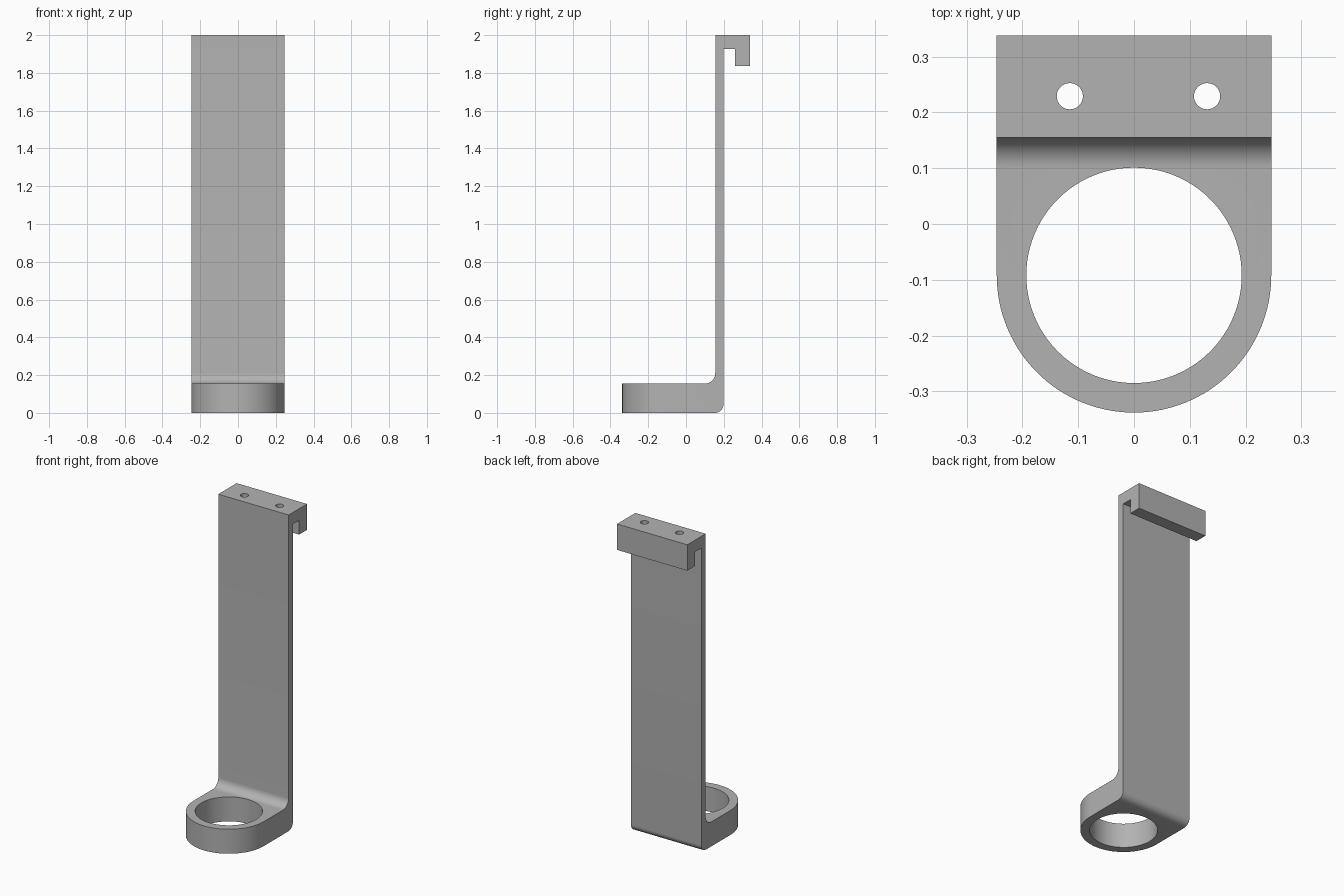
import bpy, bmesh
from math import radians, sin, cos, pi

cube = bpy.data.objects.get("Cube")
if cube:
    bpy.data.objects.remove(cube, do_unlink=True)

HALF = 0.246            # half width, also outer ring radius
RING_Y = -0.092         # ring centre
BORE = 0.193            # ring bore radius
PLATE = (0.155, 0.198)  # front and back of the upright plate
BASE_H = 0.155
FILLET, HEEL = 0.055, 0.045

grey = bpy.data.materials.new("plain grey")
grey.use_nodes = True
colour = (0.45, 0.45, 0.45, 1)
grey.diffuse_color = colour
grey.node_tree.nodes["Principled BSDF"].inputs["Base Color"].default_value = colour


def arc(cx, cy, r, start, end, n):
    angles = [radians(start + (end - start) * i / n) for i in range(n + 1)]
    return [(cx + r * cos(a), cy + r * sin(a)) for a in angles]


def prism(name, points, axis, low, high):
    """Extrude a 2D outline along axis x (points are y, z) or z (points are x, y)."""
    bm = bmesh.new()
    place = (lambda p: (low, *p)) if axis == "x" else (lambda p: (*p, low))
    face = bm.faces.new([bm.verts.new(place(p)) for p in points])
    out = bmesh.ops.extrude_face_region(bm, geom=[face])
    shift = (high - low, 0, 0) if axis == "x" else (0, 0, high - low)
    bmesh.ops.translate(bm, vec=shift,
                        verts=[g for g in out["geom"] if isinstance(g, bmesh.types.BMVert)])
    bmesh.ops.recalc_face_normals(bm, faces=bm.faces)
    mesh = bpy.data.meshes.new(name)
    bm.to_mesh(mesh)
    bm.free()
    mesh.materials.append(grey)
    obj = bpy.data.objects.new(name, mesh)
    bpy.context.collection.objects.link(obj)
    return obj


def cut(target, cutter, operation):
    cutter.hide_render = True
    mod = target.modifiers.new(cutter.name, "BOOLEAN")
    mod.operation, mod.solver, mod.object = operation, "EXACT", cutter
    bpy.ops.object.select_all(action="DESELECT")
    bpy.context.view_layer.objects.active = target
    target.select_set(True)
    bpy.ops.object.modifier_apply(modifier=mod.name)
    bpy.data.objects.remove(cutter, do_unlink=True)


# Side profile: base, filleted bend, upright plate and hook
front, back = PLATE
profile = [(-0.4, 0)]
profile += arc(back - HEEL, HEEL, HEEL, -90, 0, 10)
profile += [(back, 1.926), (0.26, 1.926), (0.26, 1.836), (0.338, 1.836), (0.338, 2), (front, 2)]
profile += arc(front - FILLET, BASE_H + FILLET, FILLET, 0, -90, 12)
profile += [(-0.4, BASE_H)]
bracket = prism("hook_bracket", profile, "x", -0.3, 0.3)

# Plan outline: straight sides with a rounded front
outline = arc(0, RING_Y, HALF, 180, 360, 64) + [(HALF, 0.5), (-HALF, 0.5)]
cut(bracket, prism("plan_outline", outline, "z", -0.1, 2.1), "INTERSECT")

# Ring bore
cut(bracket, prism("ring_bore", arc(0, RING_Y, BORE, 0, 360, 96)[:-1], "z", -0.1, 0.5), "DIFFERENCE")

# Screw holes in the top of the hook
for x in (-0.115, 0.131):
    hole = arc(x, 0.229, 0.0235, 0, 360, 32)[:-1]
    cut(bracket, prism("screw_hole", hole, "z", 1.88, 2.1), "DIFFERENCE")

bpy.context.view_layer.objects.active = bracket
bracket.select_set(True)
bpy.ops.object.shade_smooth_by_angle(angle=radians(30))
